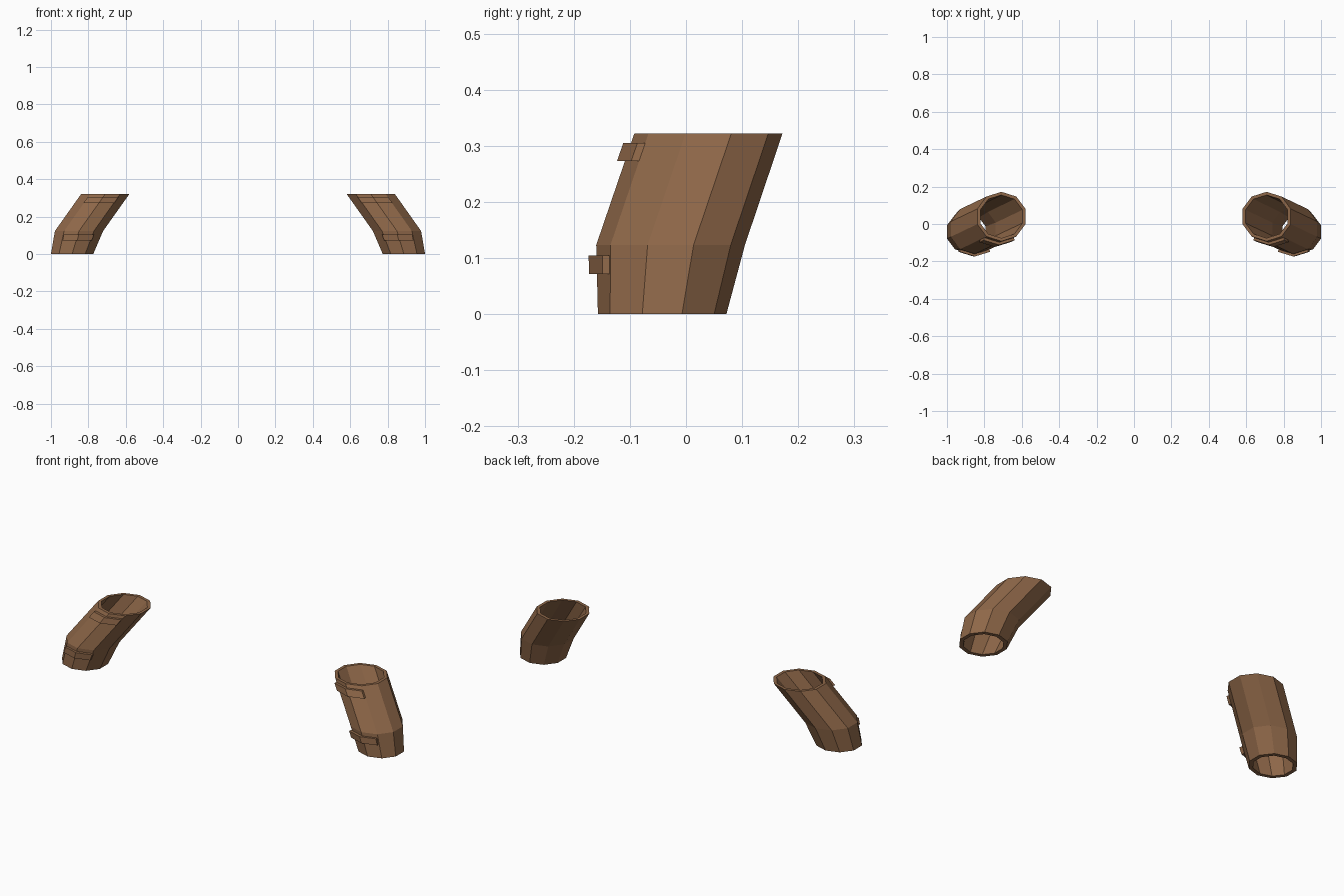
import bpy, bmesh, math

if "Cube" in bpy.data.objects:
    bpy.data.objects.remove(bpy.data.objects["Cube"])

leather = bpy.data.materials.new("leather")
leather.diffuse_color = (0.27, 0.135, 0.065, 1)
leather.use_nodes = True
leather.node_tree.nodes["Principled BSDF"].inputs["Base Color"].default_value = leather.diffuse_color

SIDES = 10
# z, centre x, centre y, x radius, y radius, wall thickness
RINGS = [(0.0, 0.887, -0.0425, 0.119, 0.1145, 0.020),
         (0.123, 0.850, -0.0275, 0.1355, 0.1325, 0.019),
         (0.322, 0.709, 0.040, 0.1355, 0.132, 0.017)]


def ring_at(z):
    a, b = (RINGS[0], RINGS[1]) if z < RINGS[1][0] else (RINGS[1], RINGS[2])
    t = (z - a[0]) / (b[0] - a[0])
    return [p + (q - p) * t for p, q in zip(a, b)]


def make(name, bm, side):
    for v in bm.verts:
        v.co.x *= side
    bmesh.ops.recalc_face_normals(bm, faces=bm.faces)
    me = bpy.data.meshes.new(name)
    bm.to_mesh(me)
    bm.free()
    me.materials.append(leather)
    ob = bpy.data.objects.new(name, me)
    bpy.context.collection.objects.link(ob)


def bridge(bm, loops):
    # joins a closed cycle of loops with quads, torus fashion
    n = len(loops[0])
    for a, b in zip(loops, loops[1:] + loops[:1]):
        for i in range(n):
            j = (i + 1) % n
            bm.faces.new((a[i], a[j], b[j], b[i]))


def cuff(name, side):
    # bent ten-sided tube: outside upwards, then inside back down
    bm = bmesh.new()
    sections = [(r, 0) for r in RINGS] + [(r, r[5]) for r in reversed(RINGS)]
    loops = []
    for (z, cx, cy, rx, ry, _), inset in sections:
        loops.append([bm.verts.new((cx + (rx - inset) * math.sin(k * math.tau / SIDES),
                                    cy + (ry - inset) * math.cos(k * math.tau / SIDES), z))
                      for k in range(SIDES)])
    bridge(bm, loops)
    make(name, bm, side)


def strap(name, side, z0, z1, shift):
    # short raised band folded over the front edge of the tube
    bm = bmesh.new()
    cols = []
    for k in (-1, 0, 1):
        a = k * math.tau / SIDES
        col = []
        for z, out in ((z0, -0.003), (z0, 0.014), (z1, 0.014), (z1, -0.003)):
            _, cx, cy, rx, ry, _ = ring_at(z)
            col.append(bm.verts.new((cx + shift + (rx + 0.3 * out) * math.sin(a),
                                     cy - ry * math.cos(a) - out, z)))
        cols.append(col)
    for a, b in zip(cols, cols[1:]):
        for i in range(4):
            j = (i + 1) % 4
            bm.faces.new((a[i], a[j], b[j], b[i]))
    bm.faces.new(cols[0])
    bm.faces.new(cols[-1])
    make(name, bm, side)


for label, side in (("right", 1), ("left", -1)):
    cuff(label + "_forearm_cuff", side)
    strap(label + "_lower_strap", side, 0.071, 0.104, -0.005)
    strap(label + "_upper_strap", side, 0.273, 0.305, 0)
